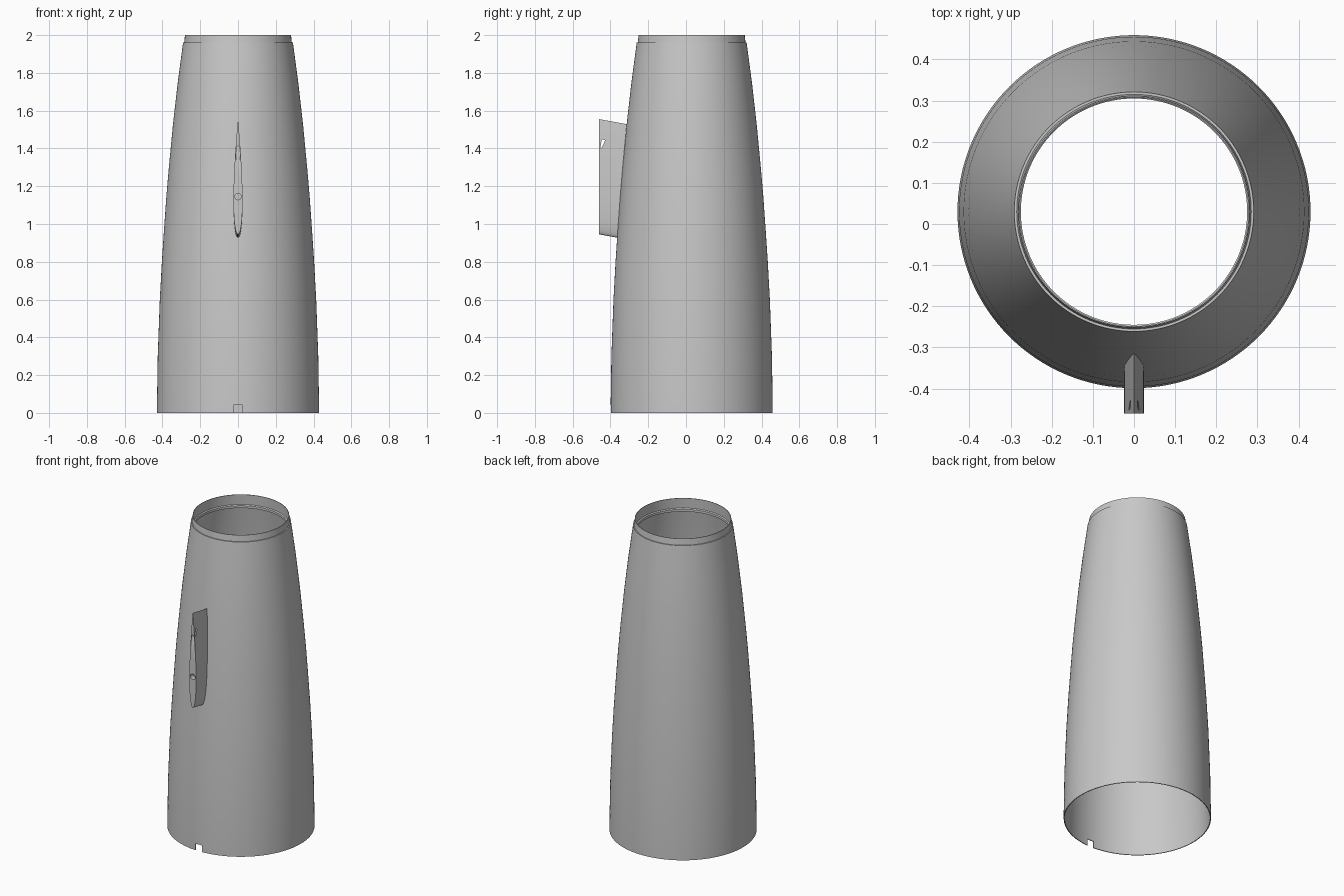
import bpy, bmesh, math
from mathutils import Vector

if "Cube" in bpy.data.objects:
    bpy.data.objects.remove(bpy.data.objects["Cube"], do_unlink=True)

CY = 0.03          # tube axis offset in y
WALL = 0.005
SEGS = 128

grey = bpy.data.materials.new("light grey")
grey.use_nodes = True
grey.diffuse_color = (0.58, 0.58, 0.58, 1)
grey.node_tree.nodes["Principled BSDF"].inputs["Base Color"].default_value = (0.58, 0.58, 0.58, 1)

# Outer curve of the body as (height, radius)
CURVE = [(0, .429), (.043, .429), (.3, .425), (.6, .414), (.8, .403), (.98, .391),
         (1.15, .379), (1.3, .366), (1.53, .344), (1.75, .319), (1.96, .291)]


def radius_at(z):
    for (z0, r0), (z1, r1) in zip(CURVE, CURVE[1:]):
        if z <= z1:
            return r0 + (r1 - r0) * (z - z0) / (z1 - z0)
    return CURVE[-1][1]


def make_object(name, bm):
    bmesh.ops.recalc_face_normals(bm, faces=bm.faces)
    mesh = bpy.data.meshes.new(name)
    bm.to_mesh(mesh)
    bm.free()
    obj = bpy.data.objects.new(name, mesh)
    mesh.materials.append(grey)
    bpy.context.collection.objects.link(obj)
    return obj


def activate(obj):
    bpy.ops.object.select_all(action='DESELECT')
    obj.select_set(True)
    bpy.context.view_layer.objects.active = obj


def lathe(name, profile):
    """Spin a closed (height, radius) outline about the tube axis."""
    bm = bmesh.new()
    rings = []
    for z, r in profile:
        rings.append([bm.verts.new((r * math.cos(a), CY + r * math.sin(a), z))
                      for a in (2 * math.pi * i / SEGS for i in range(SEGS))])
    for a, b in zip(rings, rings[1:] + rings[:1]):
        for i in range(SEGS):
            j = (i + 1) % SEGS
            bm.faces.new((a[i], a[j], b[j], b[i]))
    return make_object(name, bm)


def cut(obj, cutter):
    cutter.hide_render = True
    mod = obj.modifiers.new("cut", 'BOOLEAN')
    mod.operation = 'DIFFERENCE'
    mod.solver = 'EXACT'
    mod.object = cutter
    activate(obj)
    bpy.ops.object.modifier_apply(modifier=mod.name)
    bpy.data.objects.remove(cutter, do_unlink=True)


def drill(obj, start, direction, radius, length):
    """Blind round hole centred on start, reaching equally to both sides."""
    bpy.ops.mesh.primitive_cylinder_add(vertices=32, radius=radius, depth=length, location=start)
    tool = bpy.context.object
    tool.rotation_euler = Vector(direction).to_track_quat('Z', 'Y').to_euler()
    bpy.context.view_layer.update()
    cut(obj, tool)


def smooth(obj, degrees):
    activate(obj)
    bpy.ops.object.shade_smooth_by_angle(angle=math.radians(degrees))


# Lower body with a small notch in the front of its rim
low = [p for p in CURVE if p[0] <= .98]
lower = lathe("lower_shell", low + [(z, r - WALL) for z, r in reversed(low)])
bpy.ops.mesh.primitive_cube_add(size=1, location=(0, -.40, 0))
notch = bpy.context.object
notch.scale = (.047, .1, .085)
bpy.context.view_layer.update()
cut(lower, notch)
smooth(lower, 30)

# Upper body with a stepped lip and an inner ledge
high = [p for p in CURVE if p[0] >= .98]
lip = [(1.96, .285), (2, .281), (2, .278), (1.935, .281), (1.93, .275), (1.915, .275), (1.91, .289)]
inner = [(z, r - WALL) for z, r in reversed(high[:-1])]
upper = lathe("upper_shell", high + lip + inner)
smooth(upper, 30)

# Front fin: teardrop section pushed back until it meets the body
FRONT, BOTTOM, CHORD, THICK, SWEEP = -.46, .945, .61, .048, .18
N = 24


def half_width(t):
    return 5 * THICK * (.2969 * math.sqrt(t) - .126 * t - .3516 * t**2 + .2843 * t**3 - .1036 * t**4)


steps = [(1 - math.cos(math.pi * i / N)) / 2 for i in range(N + 1)]
section = [(half_width(t), t) for t in steps[:-1]] + [(0, 1)]
section += [(-half_width(t), t) for t in reversed(steps[1:-1])]
bm = bmesh.new()
front, back = [], []
for x, t in section:
    z = BOTTOM + t * CHORD
    front.append(bm.verts.new((x, FRONT, z)))
    y = CY - radius_at(z - .02) + WALL / 2
    back.append(bm.verts.new((x, y, z - SWEEP * (y - FRONT))))
bm.faces.new(front)
bm.faces.new(back)
for i in range(len(front)):
    j = (i + 1) % len(front)
    bm.faces.new((front[i], front[j], back[j], back[i]))
fin = make_object("front_fin", bm)

# Slanted port above, round hole below
drill(fin, (0, FRONT, 1.37), (0, .29, .957), .0125, .16)
drill(fin, (0, FRONT, 1.145), (0, 1, 0), .017, .06)
smooth(fin, 35)
